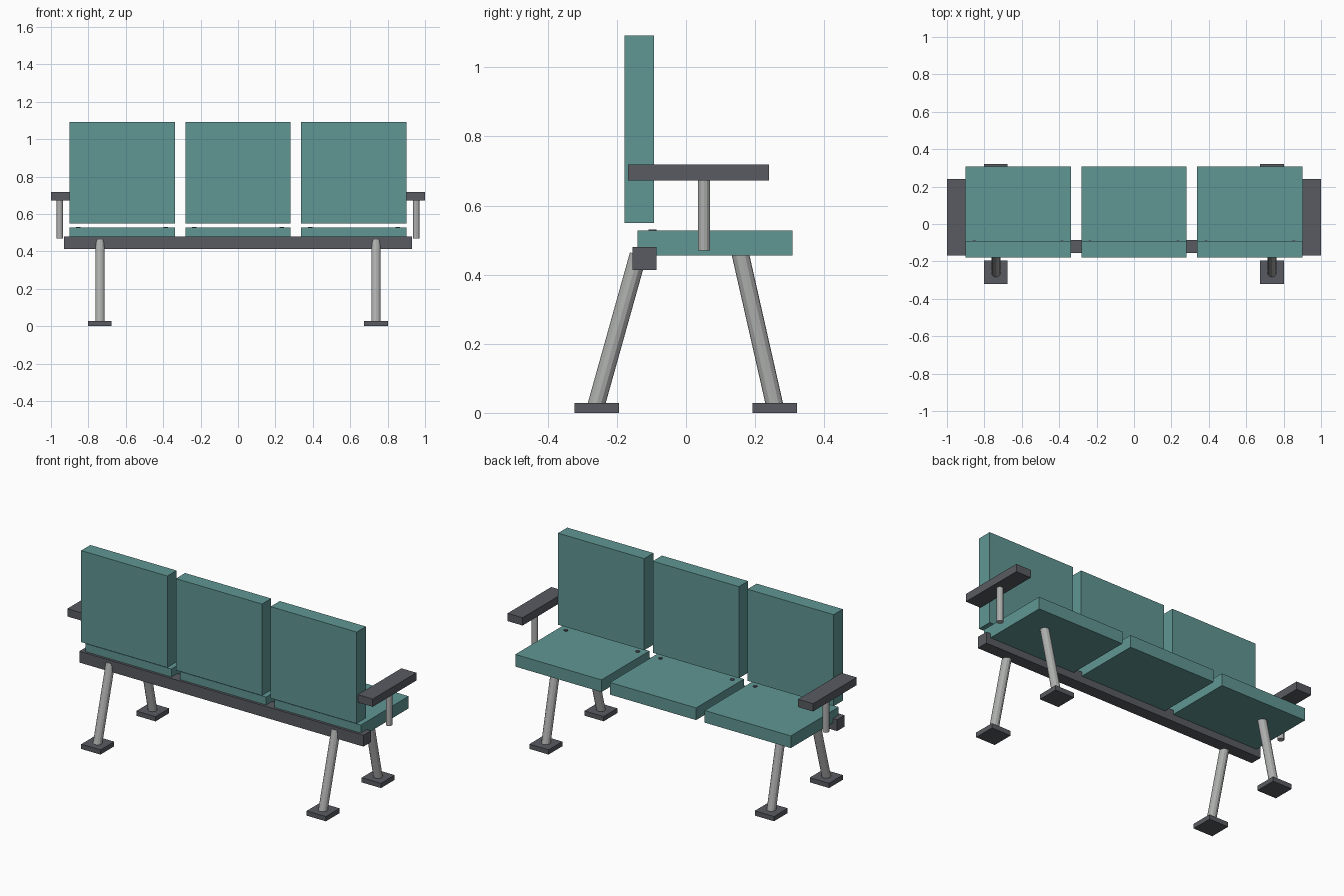
import bpy
from mathutils import Vector

if "Cube" in bpy.data.objects:
    bpy.data.objects.remove(bpy.data.objects["Cube"])


def material(name, rgb):
    m = bpy.data.materials.new(name)
    m.diffuse_color = (*rgb, 1)
    m.use_nodes = True
    m.node_tree.nodes["Principled BSDF"].inputs["Base Color"].default_value = m.diffuse_color
    return m


TEAL = material("teal upholstery", (0.115, 0.305, 0.295))
DARK = material("dark grey frame", (0.10, 0.105, 0.12))
STEEL = material("brushed steel", (0.42, 0.43, 0.42))


def box(name, lo, hi, mat):
    lo, hi = Vector(lo), Vector(hi)
    bpy.ops.mesh.primitive_cube_add(size=1, location=(lo + hi) / 2)
    ob = bpy.context.object
    ob.name = name
    ob.scale = hi - lo
    bpy.ops.object.transform_apply(location=False, rotation=False, scale=True)
    ob.data.materials.append(mat)


def rod(name, a, b, radius, mat, sides=12):
    a, b = Vector(a), Vector(b)
    bpy.ops.mesh.primitive_cylinder_add(vertices=sides, radius=radius,
                                        depth=(b - a).length, location=(a + b) / 2)
    ob = bpy.context.object
    ob.name = name
    ob.rotation_euler = (b - a).to_track_quat('Z', 'Y').to_euler()
    ob.data.materials.append(mat)


# Long beam carrying the seats
box("beam", (-0.93, -0.155, 0.413), (0.93, -0.085, 0.48), DARK)

# Three seats with backrests and small rear pins
for x in (-0.62, 0, 0.62):
    box("seat", (x - 0.282, -0.14, 0.455), (x + 0.282, 0.308, 0.527), TEAL)
    box("backrest", (x - 0.282, -0.178, 0.55), (x + 0.282, -0.092, 1.092), TEAL)
    for dx in (-0.235, 0.235):
        rod("seat_pin", (x + dx, -0.097, 0.46), (x + dx, -0.097, 0.531), 0.012, DARK)

for s in (-1, 1):
    # Armrest on its post
    xs = sorted((s * 0.902, s * 1.0))
    box("armrest", (xs[0], -0.168, 0.672), (xs[1], 0.24, 0.718), DARK)
    rod("armrest_post", (s * 0.953, 0.052, 0.47), (s * 0.953, 0.052, 0.68), 0.018, STEEL)
    # Splayed legs on square feet
    x = s * 0.738
    rod("rear_leg", (x, -0.262, 0.015), (x, -0.138, 0.458), 0.025, STEEL)
    rod("front_leg", (x, 0.258, 0.015), (x, 0.156, 0.465), 0.025, STEEL)
    for y in (-0.258, 0.257):
        box("foot", (x - 0.063, y - 0.064, 0), (x + 0.063, y + 0.064, 0.028), DARK)
